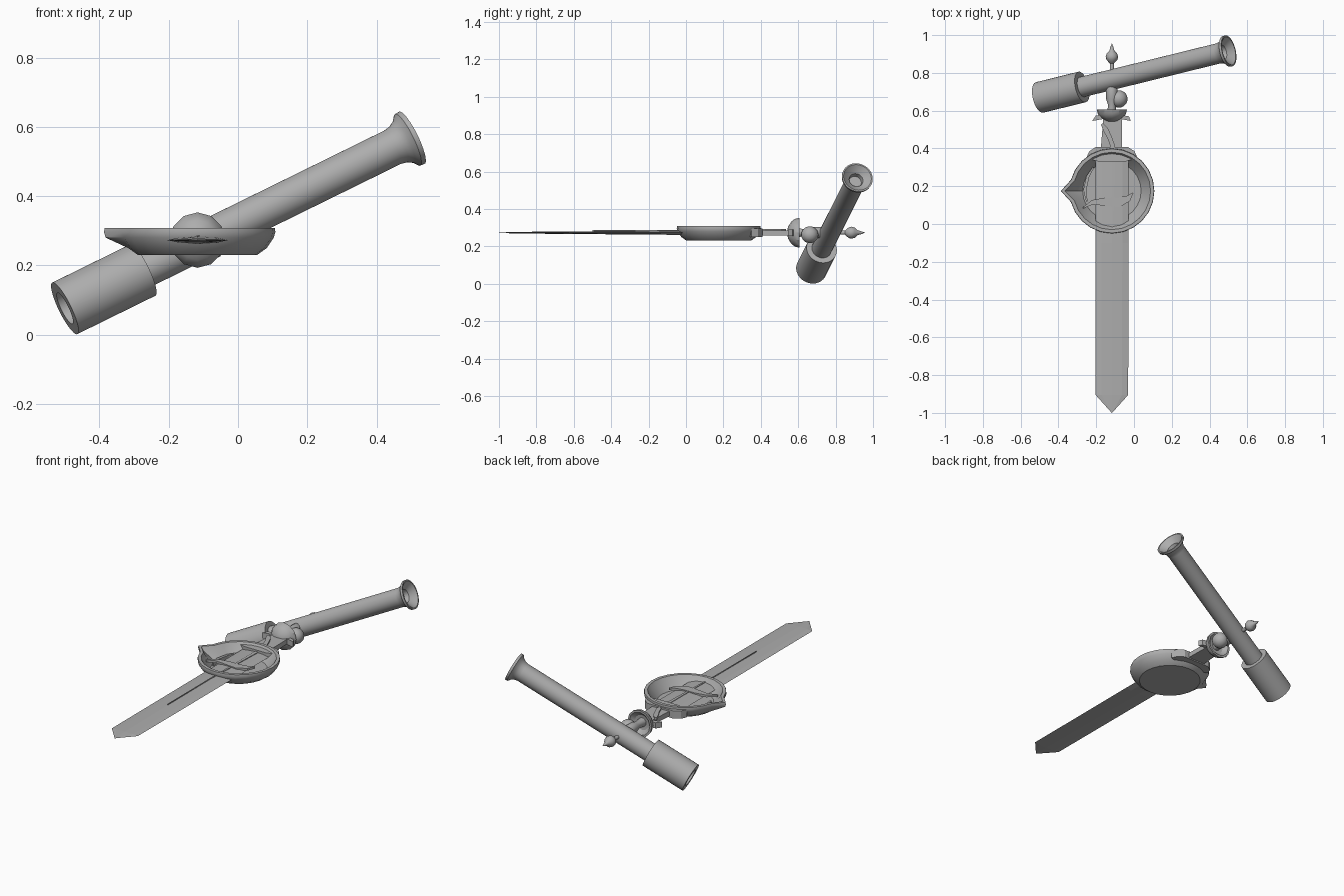
import bpy, bmesh, math
from mathutils import Vector

if "Cube" in bpy.data.objects:
    bpy.data.objects.remove(bpy.data.objects["Cube"])

GREY = bpy.data.materials.new("plain grey")
GREY.diffuse_color = (0.42, 0.42, 0.42, 1)
GREY.use_nodes = True
GREY.node_tree.nodes["Principled BSDF"].inputs["Base Color"].default_value = GREY.diffuse_color
CX, CZ = -0.117, 0.273          # centre line of the sword


def finish(name, bm, angle=35):
    bmesh.ops.remove_doubles(bm, verts=bm.verts, dist=1e-5)
    bmesh.ops.recalc_face_normals(bm, faces=bm.faces)
    me = bpy.data.meshes.new(name)
    bm.to_mesh(me)
    bm.free()
    me.materials.append(GREY)
    ob = bpy.data.objects.new(name, me)
    bpy.context.collection.objects.link(ob)
    if angle:
        bpy.ops.object.select_all(action='DESELECT')
        ob.select_set(True)
        bpy.context.view_layer.objects.active = ob
        bpy.ops.object.shade_smooth_by_angle(angle=math.radians(angle))
    return ob


def skin(bm, rings):
    """Bridge successive closed rings of points."""
    rows = [[bm.verts.new(p) for p in r] for r in rings]
    n = len(rows[0])
    for a, b in zip(rows, rows[1:]):
        for i in range(n):
            j = (i + 1) % n
            bm.faces.new((a[i], a[j], b[j], b[i]))
    return rows


def lathe(name, start, axis, profile, seg=24, warp=None, angle=35):
    """Spin (distance, radius) pairs around an axis."""
    q = Vector(axis).to_track_quat('Z', 'Y')
    rings = []
    for h, r in profile:
        ring = []
        for i in range(seg):
            a = 2 * math.pi * i / seg
            k = warp(i, h, r) if warp else r
            ring.append(Vector(start) + q @ Vector((k * math.cos(a), k * math.sin(a), h)))
        rings.append(ring)
    bm = bmesh.new()
    skin(bm, rings)
    bmesh.ops.dissolve_degenerate(bm, dist=1e-6, edges=bm.edges)
    return finish(name, bm, angle)


def prism(name, outline, z0, z1):
    """Flat plate from an xy outline."""
    bm = bmesh.new()
    rows = skin(bm, [[(x, y, z) for x, y in outline] for z in (z0, z1)])
    for r in rows:
        bm.faces.new(r)
    return finish(name, bm, 0)


def ribbon(name, pts, z0, z1):
    """Tapered curved strip along (x, y, half width) points."""
    left, right = [], []
    for i, (x, y, w) in enumerate(pts):
        a, b = pts[max(i - 1, 0)], pts[min(i + 1, len(pts) - 1)]
        d = Vector((b[0] - a[0], b[1] - a[1])).normalized()
        left.append((x - d.y * w, y + d.x * w))
        right.append((x + d.y * w, y - d.x * w))
    return prism(name, left + right[::-1], z0, z1)


# telescope: tube, thick sleeve and flared eyepiece
A, B = Vector((-0.50, 0.67, 0.076)), Vector((0.495, 0.915, 0.565))
D = B - A
L = D.length
lathe("telescope_sleeve", A, D,
      [(0.03, 0), (0.03, 0.05), (0, 0.05), (0, 0.083), (0.257, 0.083),
       (0.257, 0.05), (0.25, 0)], 32)
lathe("telescope_tube", A, D,
      [(0.2, 0), (0.2, 0.054), (L - 0.055, 0.054), (L - 0.035, 0.058),
       (L - 0.018, 0.068), (L - 0.006, 0.083), (L + 0.008, 0.084), (L + 0.008, 0.076),
       (L - 0.01, 0.058), (L - 0.025, 0.038), (L - 0.05, 0.034), (L - 0.05, 0)], 32)

# blade with a shallow ridge and pointed tip
section = [(-.088, 0), (-.055, .007), (0, .011), (.055, .008),
           (.088, 0), (.055, -.008), (0, -.011), (-.055, -.007)]
bm = bmesh.new()
rows = skin(bm, [[(CX + x * w, y, CZ + z * t) for x, z in section]
                 for y, w, t in ((-1, .01, .1), (-.905, .98, .4), (-.1, 1, 1), (.34, 1, 1))])
bm.faces.new(rows[0])
bm.faces.new(rows[-1])
finish("blade", bm, 0)
ribbon("blade_ridge", [(CX, -.5, .001), (CX, -.1, .003), (CX + .005, .1, .006),
                       (CX + .01, .34, .01)], CZ, CZ + .014)


# shallow pan with a pouring lip on the right
def lip(i, h, r):
    if i == 0 and h > 0.045:
        return r + 0.045
    return r


lathe("pan", (CX, 0.175, 0.23), (0, 0, 1),
      [(0, 0), (0, .172), (.02, .200), (.05, .220), (.066, .225), (.078, .223),
       (.078, .205), (.055, .190), (.012, .155), (.009, 0)], 24, lip, 30)
bracket = [(CX - .135, .35), (CX - .12, .385), (CX - .085, .408), (CX + .085, .408),
           (CX + .12, .385), (CX + .135, .35), (CX + .07, .33), (CX - .07, .33)]
prism("pan_bracket", bracket, .25, .296)

# curved strips lying in the pan and on the grip
ribbon("pan_crescent", [(-.27, .085, .003), (-.22, .115, .012), (-.15, .118, .022),
                        (-.08, .115, .026), (-.03, .135, .016), (-.005, .165, .002)],
       .276, .289)
ribbon("pan_curl", [(-.215, .30, .004), (-.245, .25, .008), (-.26, .18, .008),
                    (-.25, .12, .004)], .24, .262)
ribbon("grip_strap", [(-.17, .53, .006), (-.15, .50, .014), (-.13, .46, .012),
                      (-.115, .42, .012), (-.11, .39, .006)], .28, .294)

# grip, cross guard and cup
prism("grip", [(CX - .06, .38), (CX + .055, .38), (CX + .052, .57), (CX - .045, .57)],
      .257, .286)
prism("cross_guard", [(CX - .105, .545), (CX - .05, .555), (CX + .05, .555), (CX + .1, .545),
                      (CX + .09, .57), (CX + .04, .578), (CX - .04, .578), (CX - .085, .575)],
      .255, .289)
lathe("guard_cup", (CX, 0, CZ), (0, 1, 0),
      [(.54, 0), (.545, .03), (.562, .058), (.582, .074), (.606, .080),
       (.606, .068), (.585, .045), (.578, 0)], 12, None, 25)

# knuckle ball, rod and spindle-shaped pommel
ball = [(-.046 * math.cos(math.pi * i / 10), .046 * math.sin(math.pi * i / 10))
        for i in range(11)]
lathe("knuckle_ball", (-.08, .662, .262), (0, 1, 0), ball, 14)
lathe("pommel_rod", (CX, 0, CZ), (0, 1, 0),
      [(.57, 0), (.57, .028), (.63, .02), (.66, .03), (.73, .03), (.76, .011), (.85, .011),
       (.857, .018), (.87, .029), (.885, .033), (.902, .028), (.918, .013),
       (.94, .007), (.957, 0)], 14)
